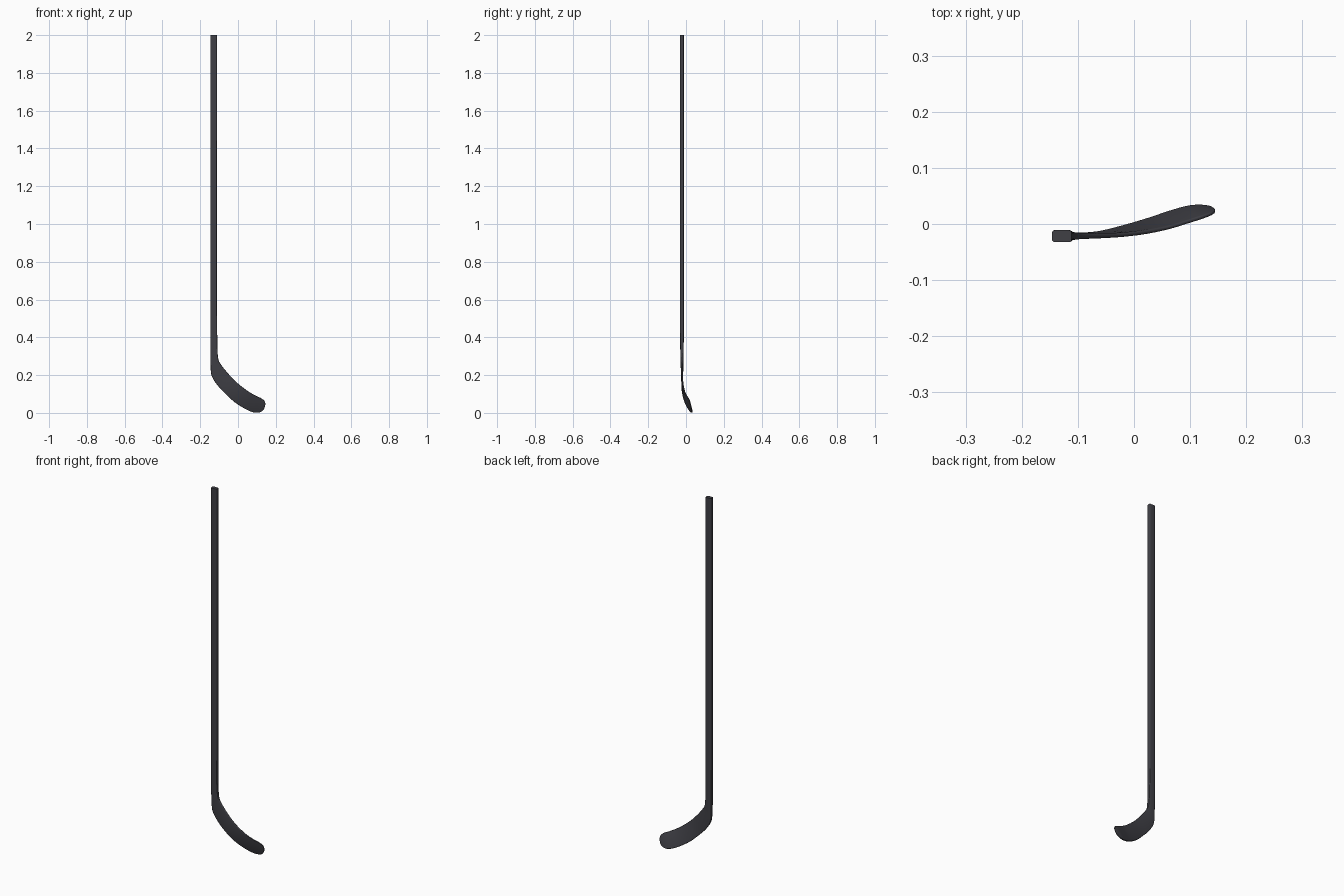
import bpy, bmesh, math
from mathutils import Vector

if "Cube" in bpy.data.objects:
    bpy.data.objects.remove(bpy.data.objects["Cube"])

# Stations: heel-side edge (x, y, z), toe-side edge (x, y, z), thickness, corner fraction
STATIONS = [
    ((-.146, -.0215, .50), (-.111, -.0215, .52), .021, .22),
    ((-.146, -.0215, .40), (-.110, -.0215, .43), .020, .22),
    ((-.146, -.0215, .31), (-.109, -.0215, .35), .017, .25),
    ((-.145, -.0210, .24), (-.105, -.0215, .290), .014, .30),
    ((-.139, -.0205, .195), (-.093, -.0215, .260), .011, .36),
    ((-.110, -.0200, .148), (-.058, -.0210, .215), .009, .42),
    ((-.068, -.0170, .103), (-.018, -.0190, .172), .008, .46),
    ((-.022, -.0060, .060), (.024, -.0140, .136), .008, .46),
    ((.024, .0080, .029), (.064, -.0060, .108), .007, .46),
    ((.066, .0220, .008), (.100, .0050, .088), .007, .46),
    ((.098, .0305, .001), (.122, .0120, .078), .007, .46),
    ((.122, .0320, .006), (.138, .0180, .066), .006, .46),
    ((.136, .0300, .019), (.144, .0220, .053), .005, .46),
    ((.142, .0270, .031), (.1445, .0250, .042), .003, .46),
]
STEPS = 5


def spline(a, b, c, d, t):
    return 0.5 * (2 * b + (c - a) * t + (2 * a - 5 * b + 4 * c - d) * t * t
                  + (3 * b - a - 3 * c + d) * t ** 3)


def flat(s):
    return [*s[0], *s[1], s[2], s[3]]


# Smoothly interpolated stations, with the straight shaft on top
rows = [flat(s) for s in STATIONS]
fine = [[-.146, -.0215, 2.0, -.111, -.0215, 2.0, .021, .22]]
for i in range(len(rows) - 1):
    quad = [rows[max(i - 1, 0)], rows[i], rows[i + 1], rows[min(i + 2, len(rows) - 1)]]
    for k in range(STEPS):
        fine.append([spline(*v, k / STEPS) for v in zip(*quad)])
fine.append(rows[-1])


def ring(row, tangent):
    """Rounded rectangle spanning the two edges of a station."""
    lo, hi = Vector(row[:3]), Vector(row[3:6])
    thick, r = row[6], row[6] * row[7]
    across = (hi - lo).normalized()
    normal = across.cross(tangent).normalized()
    mid, w, h = (lo + hi) / 2, (hi - lo).length / 2, thick / 2
    r = min(r, w * 0.9)
    pts = []
    for q, (sx, sy) in enumerate(((1, 1), (-1, 1), (-1, -1), (1, -1))):
        for k in range(5):
            a = math.pi / 2 * (q + k / 4)
            pts.append(mid + across * (sx * (w - r) + r * math.cos(a))
                       + normal * (sy * (h - r) + r * math.sin(a)))
    return pts


# Loft the one-piece shaft and blade
bm = bmesh.new()
mids = [(Vector(r[:3]) + Vector(r[3:6])) / 2 for r in fine]
rings = []
for i, row in enumerate(fine):
    tangent = mids[min(i + 1, len(mids) - 1)] - mids[max(i - 1, 0)]
    if i == 0:
        tangent = Vector((0, 0, -1))
    rings.append([bm.verts.new(p) for p in ring(row, tangent)])
n = len(rings[0])
for a, b in zip(rings, rings[1:]):
    for k in range(n):
        bm.faces.new((a[k], a[(k + 1) % n], b[(k + 1) % n], b[k]))
bm.faces.new(rings[0])
bm.faces.new(rings[-1])
bmesh.ops.recalc_face_normals(bm, faces=bm.faces)

mesh = bpy.data.meshes.new("hockey_stick")
bm.to_mesh(mesh)
bm.free()
stick = bpy.data.objects.new("hockey_stick", mesh)
bpy.context.collection.objects.link(stick)

mat = bpy.data.materials.new("dark_composite")
mat.diffuse_color = (0.05, 0.05, 0.06, 1)
mat.use_nodes = True
mat.node_tree.nodes["Principled BSDF"].inputs["Base Color"].default_value = mat.diffuse_color
mesh.materials.append(mat)

bpy.context.view_layer.objects.active = stick
stick.select_set(True)
bpy.ops.object.shade_smooth_by_angle(angle=math.radians(40))
